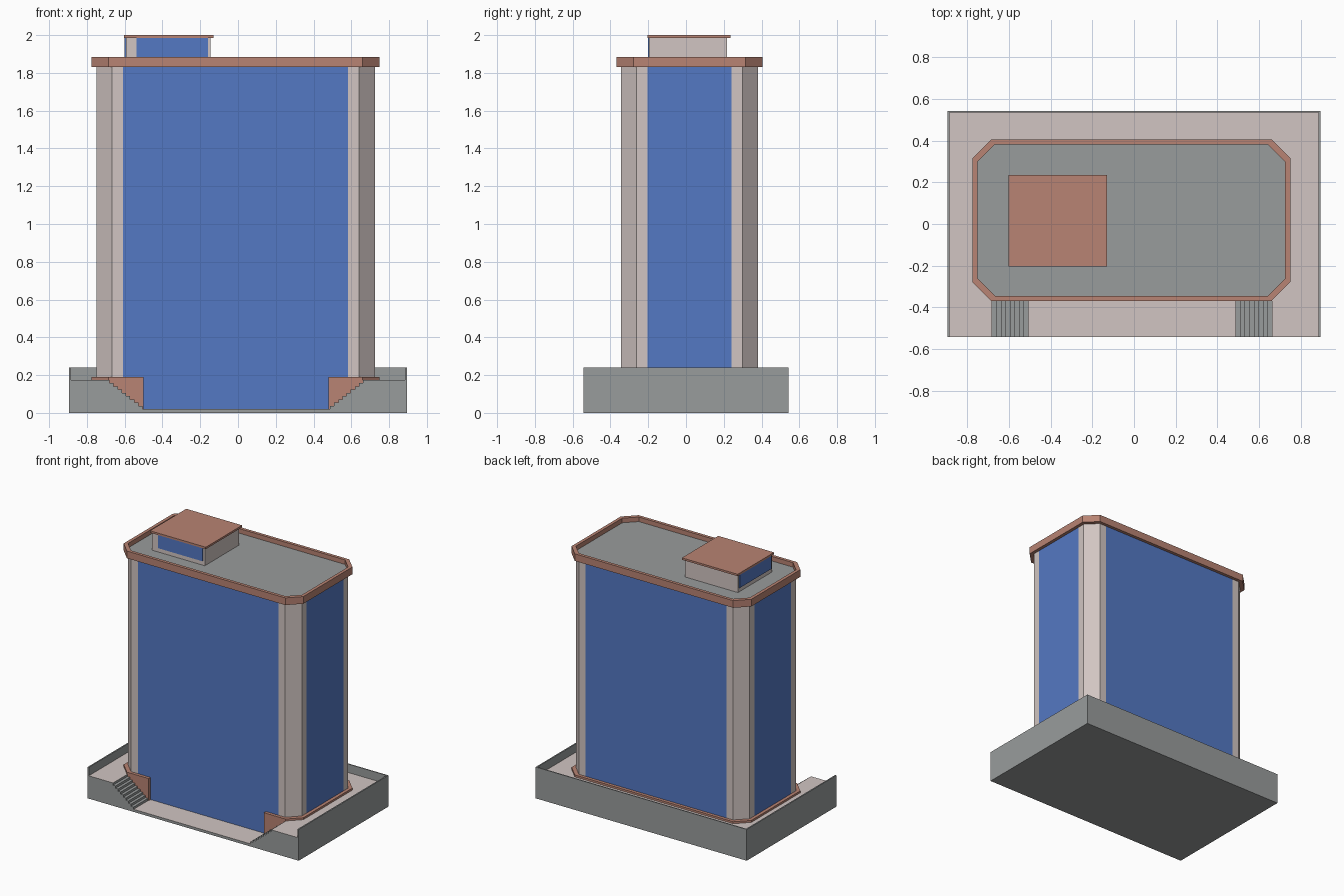
import bpy, bmesh
from mathutils import Vector

if "Cube" in bpy.data.objects:
    bpy.data.objects.remove(bpy.data.objects["Cube"])


def material(name, rgb):
    m = bpy.data.materials.new(name)
    m.diffuse_color = [(c / 255 / 12.92 if c < 11 else ((c / 255 + 0.055) / 1.055) ** 2.4)
                       for c in rgb] + [1.0]
    m.use_nodes = True
    m.node_tree.nodes["Principled BSDF"].inputs["Base Color"].default_value = m.diffuse_color
    return m


GREY = material("concrete_grey", (153, 156, 156))
PINK = material("pale_stone", (209, 197, 194))
BROWN = material("terracotta", (184, 131, 115))
BLUE = material("glass_blue", (84, 120, 195))


def finish(name, bm, mats):
    bmesh.ops.recalc_face_normals(bm, faces=bm.faces)
    me = bpy.data.meshes.new(name)
    bm.to_mesh(me)
    bm.free()
    for m in mats:
        me.materials.append(m)
    ob = bpy.data.objects.new(name, me)
    bpy.context.collection.objects.link(ob)
    return ob


def prism(points, offset):
    """Extrude a closed outline of 3D points along an offset."""
    bm = bmesh.new()
    face = bm.faces.new([bm.verts.new(p) for p in points])
    new = bmesh.ops.extrude_face_region(bm, geom=[face])["geom"]
    bmesh.ops.translate(bm, vec=Vector(offset),
                        verts=[v for v in new if isinstance(v, bmesh.types.BMVert)])
    bmesh.ops.recalc_face_normals(bm, faces=bm.faces)
    bm.normal_update()
    return bm


def box(name, x, y, z, mat):
    pts = [(x[0], y[0], z[0]), (x[1], y[0], z[0]), (x[1], y[1], z[0]), (x[0], y[1], z[0])]
    return finish(name, prism(pts, (0, 0, z[1] - z[0])), [mat])


CX, CY = -0.0125, 0.0185


def octagon(hx, hy, c):
    """Chamfered rectangle, counter-clockwise, first edge is the front."""
    p = [(-hx + c, -hy), (hx - c, -hy), (hx, -hy + c), (hx, hy - c),
         (hx - c, hy), (-hx + c, hy), (-hx, hy - c), (-hx, -hy + c)]
    return [Vector((x + CX, y + CY)) for x, y in p]


BODY = octagon(0.737, 0.363, 0.083)
RIM = octagon(0.762, 0.387, 0.09)
FLOOR, PIT, STEPS = 0.175, 0.02, 9
BX, BY = 0.895, 0.543

# Front of the base: sunken entrance between two flights of steps
left, right = [(-0.885, FLOOR)], [(0.885, FLOOR)]
for side, x0, x1 in ((left, -0.68, -0.505), (right, 0.662, 0.487)):
    for i in range(STEPS):
        x = x0 + (x1 - x0) * i / (STEPS - 1)
        top = FLOOR - (FLOOR - PIT) * i / STEPS
        side += [(x, top), (x, FLOOR - (FLOOR - PIT) * (i + 1) / STEPS)]
outline = [(-0.885, 0)] + left + right[::-1] + [(0.885, 0)]
bm = prism([(x, -BY, z) for x, z in outline], (0, BY - 0.3, 0))
for f in bm.faces:
    z = f.calc_center_median().z
    flat = abs(z - FLOOR) < 0.002 or abs(z - PIT) < 0.002
    f.material_index = int(f.normal.z > 0.9 and flat)
finish("base_front_with_steps", bm, [GREY, PINK])

# Rear of the base with its paved top
ob = box("base_rear", (-0.885, 0.885), (-0.3, BY - 0.008), (0, FLOOR), GREY)
ob.data.materials.append(PINK)
for p in ob.data.polygons:
    p.material_index = int(p.normal.z > 0.9)

# Low boundary walls on three sides
for s, label in ((-1, "left"), (1, "right")):
    box(label + "_wall", sorted((s * 0.885, s * BX)), (-BY, BY), (0, 0.24), GREY)
box("back_wall", (-0.885, 0.885), (BY - 0.008, BY), (0, 0.24), GREY)

# Tower: wide glass fields between stone corner piers
ring = []
for i, a in enumerate(BODY):
    b = BODY[(i + 1) % 8]
    ring.append(a)
    if i % 2 == 0:
        d = (b - a).normalized() * 0.058
        ring += [a + d, b - d]
bm = prism([(p.x, p.y, PIT) for p in ring], (0, 0, 1.835 - PIT))
for f in bm.faces:
    width = max((e.verts[0].co.xy - e.verts[1].co.xy).length for e in f.edges)
    f.material_index = int(abs(f.normal.z) < 0.5 and width > 0.3)
finish("tower", bm, [PINK, BLUE])

# Roof with raised terracotta rim: inner outline sunk to the grey deck
bm = bmesh.new()
loops = [[bm.verts.new((p.x, p.y, z)) for p in pts]
         for pts, z in ((RIM, 1.83), (RIM, 1.885), (BODY, 1.885), (BODY, 1.85))]
for lo, hi in zip(loops, loops[1:]):
    for i in range(8):
        j = (i + 1) % 8
        bm.faces.new((lo[i], lo[j], hi[j], hi[i]))
bm.faces.new(loops[0][::-1])
bm.faces.new(loops[-1]).material_index = 1
finish("roof_rim", bm, [BROWN, GREY])

# Plinth around the tower foot, open at the entrance
NL, NR = -0.5, 0.478
yf, yi = RIM[0].y, CY - 0.33
foot = [RIM[0], Vector((NL, yf)), Vector((NL, yi)),
        Vector((NR, yi)), Vector((NR, yf))] + RIM[1:]
finish("plinth", prism([(p.x, p.y, FLOOR - 0.01) for p in foot], (0, 0, 0.025)), [BROWN])

# Cheek panels beside the steps
box("left_step_panel", (-0.68, NL), (yf, yi), (0.01, FLOOR), BROWN)
box("right_step_panel", (NR, 0.662), (yf, yi), (0.01, FLOOR), BROWN)

# Rooftop room with cap and two windows
box("roof_room", (-0.592, -0.145), (-0.195, 0.217), (1.845, 1.987), PINK)
box("roof_room_cap", (-0.603, -0.13), (-0.205, 0.235), (1.985, 2.0), BROWN)
box("roof_room_front_window", (-0.537, -0.16), (-0.202, -0.194), (1.883, 1.985), BLUE)
box("roof_room_side_window", (-0.6, -0.591), (-0.18, 0.205), (1.883, 1.985), BLUE)
